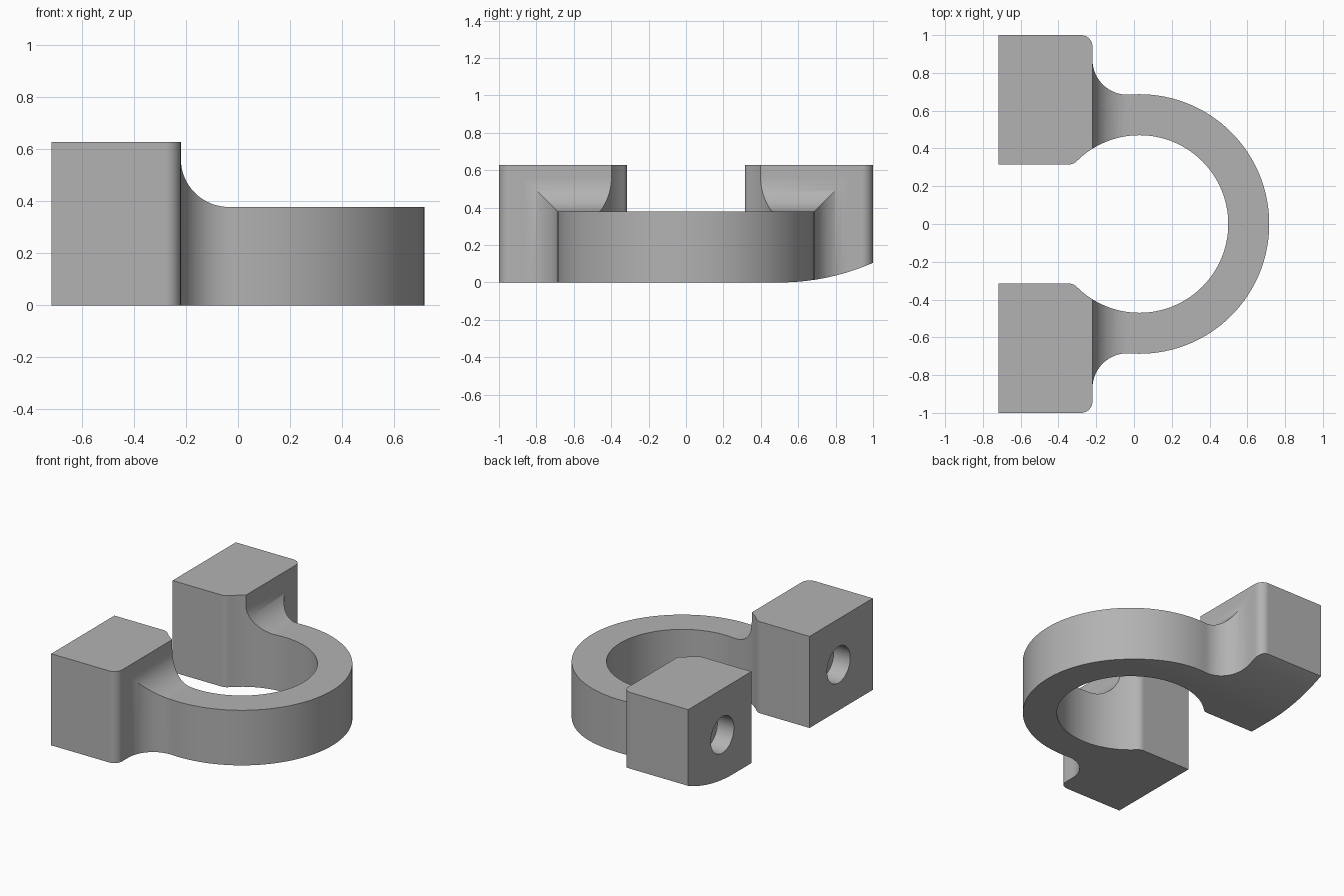
import bpy, bmesh
from math import sin, cos, pi, atan2, sqrt, asin
from mathutils import Vector

if "Cube" in bpy.data.objects:
    bpy.data.objects.remove(bpy.data.objects["Cube"], do_unlink=True)

# Main dimensions
RING_X, R_OUT, R_IN, RING_H = 0.029, 0.687, 0.47, 0.378
BACK, FACE, BLOCK_IN, BLOCK_H = -0.717, -0.22, 0.315, 0.628
FILLET, CORNER, LIP = 0.185, 0.06, 0.06


def arc(cx, cy, r, a0, a1, n):
    return [(cx + r * cos(a0 + (a1 - a0) * i / n),
             cy + r * sin(a0 + (a1 - a0) * i / n)) for i in range(n + 1)]


def prism(name, points, place, lo, hi):
    """Extrude a flat outline; place(u, v, w) maps it into space."""
    bm = bmesh.new()
    base = bm.faces.new([bm.verts.new(place(u, v, lo)) for u, v in points])
    out = bmesh.ops.extrude_face_region(bm, geom=[base])
    step = Vector(place(0, 0, hi)) - Vector(place(0, 0, lo))
    bmesh.ops.translate(bm, vec=step,
                        verts=[g for g in out["geom"] if isinstance(g, bmesh.types.BMVert)])
    bmesh.ops.recalc_face_normals(bm, faces=bm.faces)
    mesh = bpy.data.meshes.new(name)
    bm.to_mesh(mesh)
    bm.free()
    ob = bpy.data.objects.new(name, mesh)
    bpy.context.collection.objects.link(ob)
    return ob


def carve(body, tool, operation):
    tool.hide_render = True
    mod = body.modifiers.new(tool.name, "BOOLEAN")
    mod.operation, mod.solver, mod.object = operation, "EXACT", tool
    bpy.context.view_layer.objects.active = body
    bpy.ops.object.modifier_apply(modifier=mod.name)
    bpy.data.objects.remove(tool, do_unlink=True)


# Plan outline: one arm, then its mirror image
fx = FACE + FILLET
fy = sqrt((R_OUT + FILLET) ** 2 - (fx - RING_X) ** 2)
a = atan2(fy, fx - RING_X)
ly = BLOCK_IN + LIP
lx = RING_X - sqrt((R_IN + LIP) ** 2 - ly ** 2)
b = atan2(ly, lx - RING_X)
half = arc(RING_X, 0, R_OUT, 0, a, 48)
half += arc(fx, fy, FILLET, a + pi, pi, 16)[1:]
half += arc(FACE - CORNER, 1 - CORNER, CORNER, 0, pi / 2, 8)
half += [(BACK, 1), (BACK, BLOCK_IN)]
half += arc(lx, ly, LIP, -pi / 2, b - pi, 6)
half += arc(RING_X, 0, R_IN, b, 0, 48)[1:]
outline = half + [(x, -y) for x, y in reversed(half[1:-1])]
body = prism("clamp_body", outline, lambda u, v, w: (u, v, w), 0, BLOCK_H)

# Lower the ring, with a fillet rising to the blocks
step_cut = [(FACE, 0.8)] + arc(fx, RING_H + FILLET, FILLET, pi, 1.5 * pi, 16)
step_cut += [(0.9, RING_H), (0.9, 0.8)]
carve(body, prism("step_cutter", step_cut, lambda u, v, w: (u, w, v), -1.2, 1.2), "DIFFERENCE")

# Rounded underside of the rear block
R_BASE = 1.24
under = arc(0.5, R_BASE, R_BASE, -pi / 2, -pi / 2 + asin(0.6 / R_BASE), 20)
under += [(1.1, -0.2), (0.5, -0.2)]
carve(body, prism("underside_cutter", under, lambda u, v, w: (w, u, v), -1, 1), "DIFFERENCE")

# Blind bolt holes in the end faces
for side in (-1, 1):
    hole = arc(side * 0.63, BLOCK_H / 2, 0.125, 0, 2 * pi, 48)[:-1]
    carve(body, prism("hole_cutter", hole, lambda u, v, w: (w, u, v), BACK - 0.1, BACK + 0.125),
          "DIFFERENCE")

# Grey metal, smooth with crisp edges
mat = bpy.data.materials.new("grey metal")
mat.use_nodes = True
colour = (0.45, 0.45, 0.45, 1)
mat.diffuse_color = colour
mat.node_tree.nodes["Principled BSDF"].inputs["Base Color"].default_value = colour
body.data.materials.clear()
body.data.materials.append(mat)
for poly in body.data.polygons:
    poly.material_index = 0
bpy.ops.object.select_all(action="DESELECT")
body.select_set(True)
bpy.context.view_layer.objects.active = body
bpy.ops.object.shade_smooth_by_angle(angle=pi / 6)
weighted = body.modifiers.new("weighted_normals", "WEIGHTED_NORMAL")
weighted.keep_sharp = True
